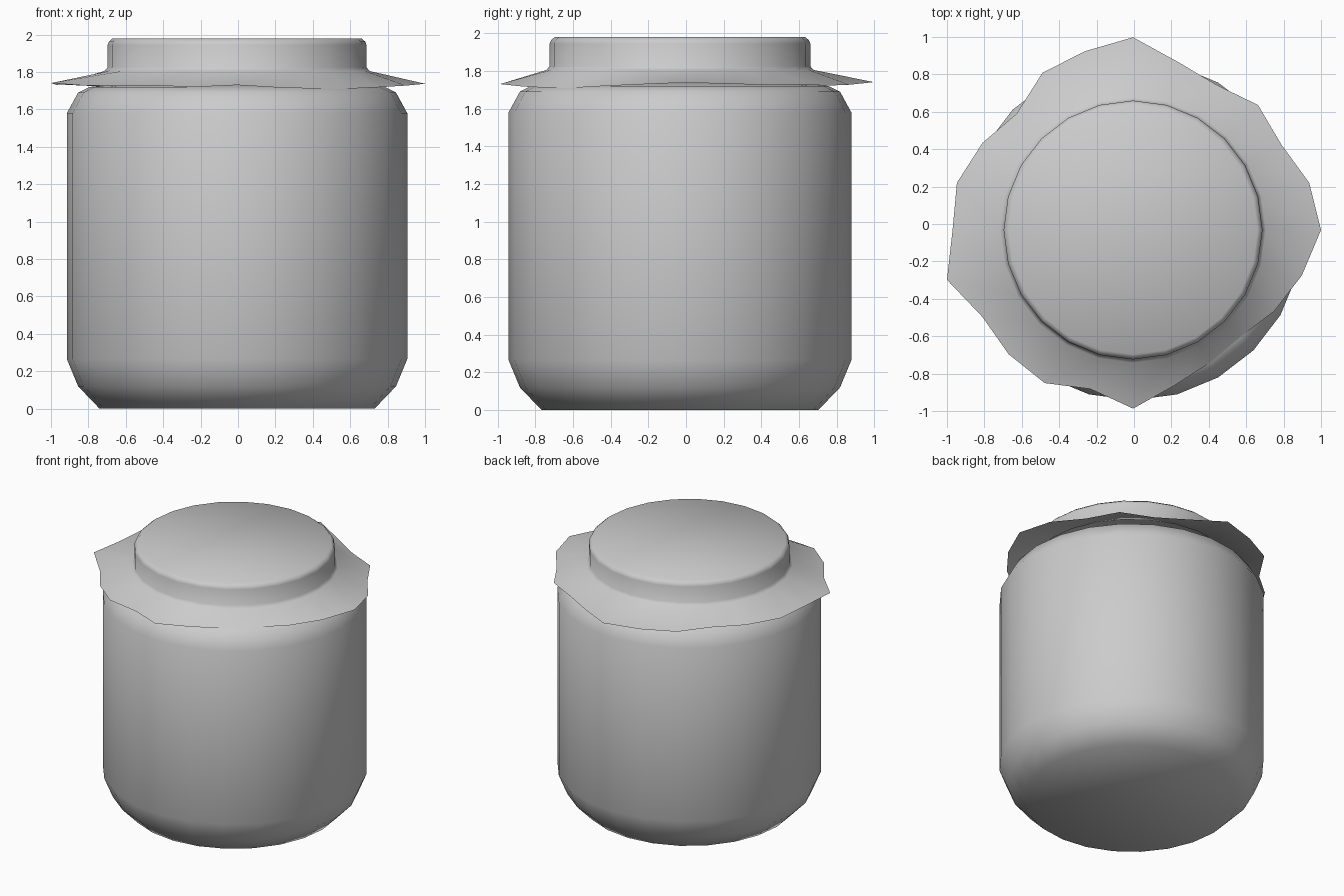
import bpy, bmesh
from math import cos, sin, pi, radians

cube = bpy.data.objects.get("Cube")
if cube:
    bpy.data.objects.remove(cube, do_unlink=True)

SIDES = 24
CX, CY = -0.005, -0.032

grey = bpy.data.materials.new("plain grey")
grey.use_nodes = True
colour = (0.6, 0.6, 0.6, 1)
grey.diffuse_color = colour
grey.node_tree.nodes["Principled BSDF"].inputs["Base Color"].default_value = colour


def ring_point(i, r, z):
    a = 2 * pi * i / SIDES
    return (CX + r * cos(a), CY + r * sin(a), z)


def skin(name, rings, cap_bottom, cap_top):
    """Join rings of points, listed from the bottom up, into one surface."""
    bm = bmesh.new()
    loops = [[bm.verts.new(p) for p in ring] for ring in rings]
    for low, high in zip(loops, loops[1:]):
        for i in range(SIDES):
            j = (i + 1) % SIDES
            bm.faces.new((low[i], low[j], high[j], high[i]))
    if cap_bottom:
        bm.faces.new(loops[0][::-1])
    if cap_top:
        bm.faces.new(loops[-1])
    mesh = bpy.data.meshes.new(name)
    bm.to_mesh(mesh)
    bm.free()
    mesh.materials.append(grey)
    obj = bpy.data.objects.new(name, mesh)
    bpy.context.collection.objects.link(obj)
    bpy.ops.object.select_all(action="DESELECT")
    obj.select_set(True)
    bpy.context.view_layer.objects.active = obj
    bpy.ops.object.shade_smooth_by_angle(angle=radians(80))
    return obj


def round_rings(profile):
    return [[ring_point(i, r, z) for i in range(SIDES)] for r, z in profile]


# Jar with chamfered base and shoulder
jar_profile = [(0.735, 0), (0.85, 0.12), (0.91, 0.265), (0.91, 1.58),
               (0.85, 1.69), (0.79, 1.72), (0.67, 1.735)]
skin("jar_body", round_rings(jar_profile), True, True)

# Cloth cover: ragged hem that droops where it is short, then the lid shape
hem_radii = [1.005, .975, .915, .945, .895, .93, 1.03, .99, .97, .88, .93, .975,
             .965, 1.03, .93, .94, .945, .88, .955, .86, .82, .81, .87, .935]
hem = [ring_point(i, r, 1.71 + 0.14 * (r - 0.81)) for i, r in enumerate(hem_radii)]
cover_profile = [(0.71, 1.805), (0.692, 1.825), (0.692, 1.945),
                 (0.685, 1.963), (0.665, 1.98)]
skin("cloth_cover", [hem] + round_rings(cover_profile), False, True)
